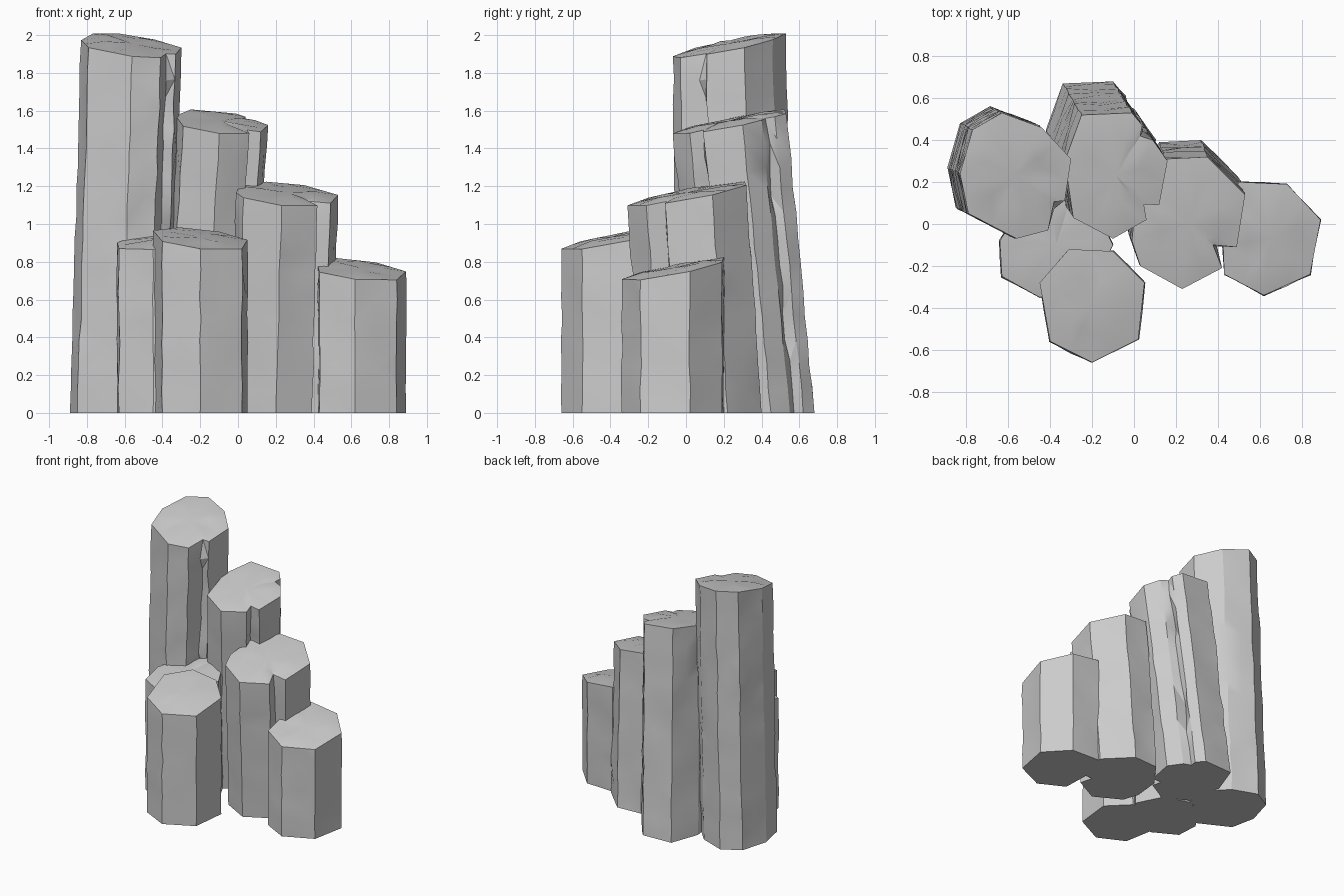
import bpy, bmesh, math, random
from mathutils import Vector

random.seed(4)
if "Cube" in bpy.data.objects:
    bpy.data.objects.remove(bpy.data.objects["Cube"])

# One stone colour for everything
stone = bpy.data.materials.new("grey stone")
stone.use_nodes = True
GREY = (0.6, 0.6, 0.6, 1)
stone.diffuse_color = GREY
stone.node_tree.nodes["Principled BSDF"].inputs["Base Color"].default_value = GREY


def jitter(amount):
    return random.uniform(-amount, amount)


def split_sides(outline):
    """Add a midpoint to long sides; flag inward corners as cracks and give their inward direction."""
    points = []
    for i, p in enumerate(outline):
        before, after = outline[i - 1], outline[(i + 1) % len(outline)]
        a, b = p - before, after - p
        crack = a.x * b.y - a.y * b.x < 0
        inward = (p - (before + after) / 2).normalized() if crack else None
        points.append((p, inward, False))
        if b.length > 0.14:
            points.append(((p + after) / 2, None, True))
    return points


def stone_column(name, outline, height, lean=(0, 0), slope_x=-0.1, slope_y=0.19):
    """Loft a many-sided outline (in hundredths) up to a tilted, faceted cap."""
    outline = [Vector(p) / 100 for p in outline]
    xs, ys = [p.x for p in outline], [p.y for p in outline]
    centre = Vector(((min(xs) + max(xs)) / 2, (min(ys) + max(ys)) / 2))
    lean = Vector(lean)
    points = split_sides(outline)
    phase = random.uniform(0, 6)

    def cap_z(p):
        return height + slope_x * (p.x - centre.x) + slope_y * (p.y - centre.y)

    bm = bmesh.new()
    levels = max(6, round(height / 0.13))
    rings = []
    for k in range(levels + 1):
        t = k / levels
        inner = 0 < k < levels
        ring = []
        for p, inward, mid in points:
            q = p + lean * (1 - t)
            z = t * cap_z(p)
            if inward:
                wave = math.sin(z * 9 + phase) + math.sin(z * 17)
                q = q + inward * 0.015 * wave
            if inner:
                rough = 0.007 if mid else 0.005
                q = q + Vector((jitter(rough), jitter(rough)))
                z += jitter(0.025)
            ring.append(bm.verts.new((q.x, q.y, z)))
        rings.append(ring)

    # Sides
    n = len(points)
    for low, high in zip(rings, rings[1:]):
        for i in range(n):
            j = (i + 1) % n
            bm.faces.new((low[i], low[j], high[j], high[i]))
    bm.faces.new(rings[0][::-1])

    # Slightly domed, chipped cap
    inner_ring = []
    for p, inward, mid in points:
        q = centre + (p - centre) * random.uniform(0.45, 0.62)
        inner_ring.append(bm.verts.new((q.x, q.y, cap_z(q) + 0.012 + jitter(0.008))))
    hub = bm.verts.new((centre.x, centre.y, height + 0.012))
    for i in range(n):
        j = (i + 1) % n
        bm.faces.new((rings[-1][i], rings[-1][j], inner_ring[j], inner_ring[i]))
        bm.faces.new((inner_ring[i], inner_ring[j], hub))

    bmesh.ops.triangulate(bm, faces=bm.faces[:])
    bmesh.ops.recalc_face_normals(bm, faces=bm.faces[:])
    mesh = bpy.data.meshes.new(name)
    bm.to_mesh(mesh)
    bm.free()
    mesh.materials.append(stone)
    column = bpy.data.objects.new(name, mesh)
    bpy.context.collection.objects.link(column)
    bpy.ops.object.select_all(action="DESELECT")
    column.select_set(True)
    bpy.context.view_layer.objects.active = column
    bpy.ops.object.shade_smooth_by_angle(angle=math.radians(22))


# Back row, stepping down from the tallest
stone_column("tallest_column",
             [(-79, 5), (-56, -7), (-41, -3), (-38, 10), (-33, 11), (-30, 31),
              (-44, 46), (-63, 53), (-77, 45), (-83, 24)],
             1.945, lean=(-0.06, 0.03))
stone_column("second_column",
             [(-29, 3), (-10, -7), (6, 2), (4, 10), (12, 9), (16, 30), (9, 40),
              (3, 42), (4, 47), (-1, 53), (-25, 52), (-33, 30)],
             1.535, lean=(-0.09, 0.15))
stone_column("third_column",
             [(3, -20), (23, -31), (42, -21), (39, -11), (49, -11), (53, 14),
              (35, 32), (15, 31), (1, 12), (-1, -8)],
             1.155, lean=(-0.03, 0.08))
stone_column("right_end_column",
             [(43, -24), (62, -34), (84, -24), (89, 2), (73, 19), (50, 20),
              (42, 3)],
             0.755)

# Front pair
stone_column("front_column",
             [(-40, -56), (-20, -66), (2, -55), (5, -28), (-10, -13),
              (-31, -12), (-45, -28)],
             0.92)
stone_column("inner_front_column",
             [(-63, -25), (-45, -35), (-20, -30), (-10, -10), (-20, 10),
              (-40, 16), (-55, 6), (-64, -8)],
             0.92, slope_x=0.08)
